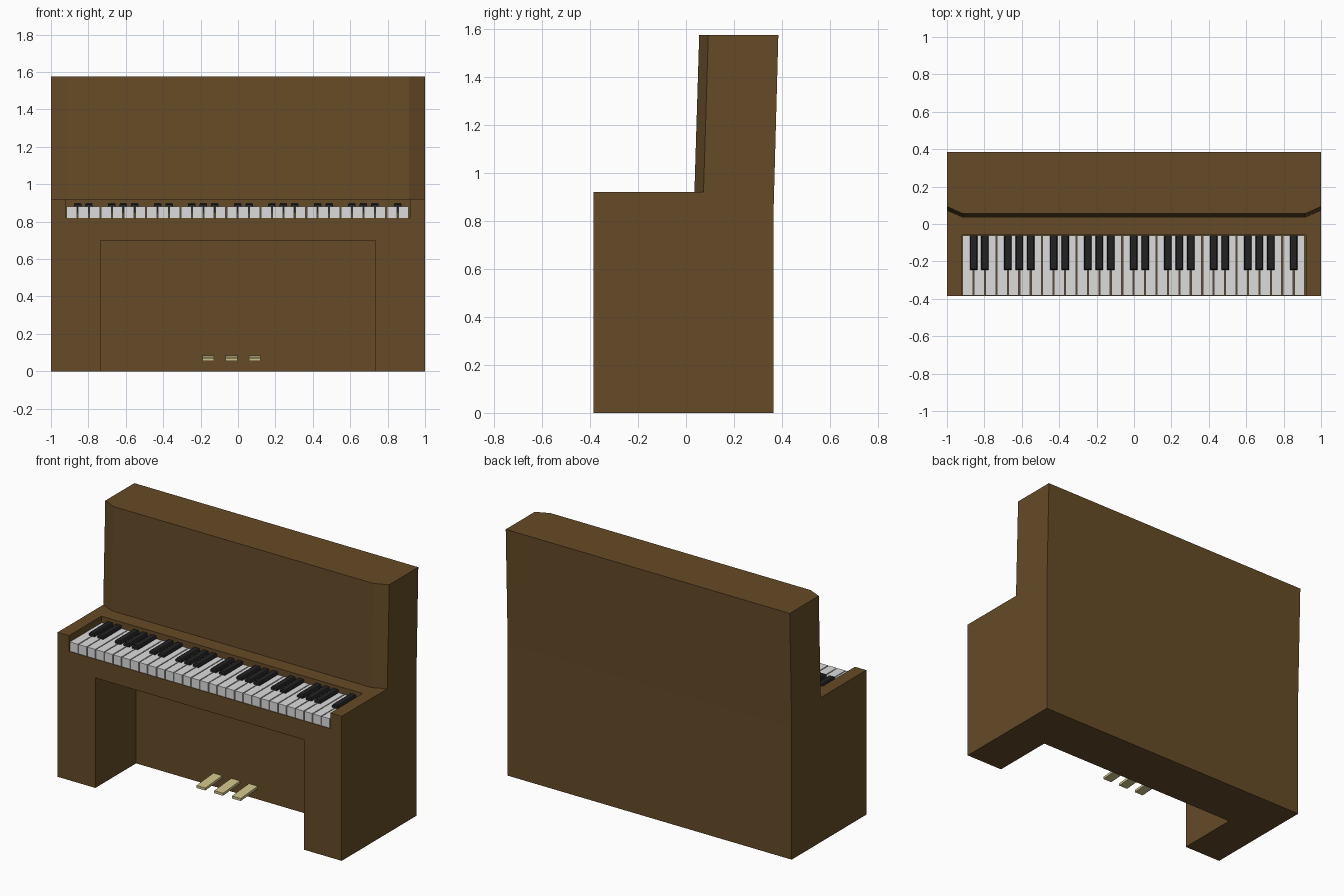
import bpy, bmesh

if "Cube" in bpy.data.objects:
    bpy.data.objects.remove(bpy.data.objects["Cube"])


def material(name, rgb):
    m = bpy.data.materials.new(name)
    m.diffuse_color = (*rgb, 1)
    m.use_nodes = True
    m.node_tree.nodes["Principled BSDF"].inputs["Base Color"].default_value = m.diffuse_color
    return m


WOOD = material("brown wood", (0.130, 0.070, 0.020))
IVORY = material("ivory white", (0.72, 0.72, 0.72))
EBONY = material("ebony black", (0.016, 0.016, 0.016))
BRASS = material("pale brass", (0.62, 0.54, 0.25))


def loft(name, rings, mat):
    """Closed solid through rings of equal point count."""
    bm = bmesh.new()
    vs = [[bm.verts.new(p) for p in r] for r in rings]
    n = len(rings[0])
    for a, b in zip(vs, vs[1:]):
        for i in range(n):
            j = (i + 1) % n
            bm.faces.new((a[i], a[j], b[j], b[i]))
    bm.faces.new(vs[0][::-1])
    bm.faces.new(vs[-1])
    bmesh.ops.recalc_face_normals(bm, faces=bm.faces)
    me = bpy.data.meshes.new(name)
    bm.to_mesh(me)
    bm.free()
    me.materials.append(mat)
    ob = bpy.data.objects.new(name, me)
    bpy.context.collection.objects.link(ob)
    return ob


def rect(x0, x1, y0, y1, z):
    return [(x0, y0, z), (x1, y0, z), (x1, y1, z), (x0, y1, z)]


def box(name, x0, x1, y0, y1, z0, z1, mat):
    return loft(name, [rect(x0, x1, y0, y1, z0), rect(x0, x1, y0, y1, z1)], mat)


# Lower case with knee space and keyboard well cut out
case = box("lower_case", -1, 1, -0.385, 0.365, 0, 0.92, WOOD)
cutters = [box("knee_space_cutter", -0.735, 0.735, -0.6, 0.025, -0.2, 0.70, WOOD),
           box("key_well_cutter", -0.92, 0.92, -0.6, -0.06, 0.82, 1.1, WOOD)]
bpy.context.view_layer.objects.active = case
for c in cutters:
    mod = case.modifiers.new("cut", "BOOLEAN")
    mod.operation, mod.solver, mod.object = "DIFFERENCE", "EXACT", c
    bpy.ops.object.modifier_apply(modifier=mod.name)
    bpy.data.objects.remove(c)


# Upper case: chamfered front corners, leaning slightly back
def upper_ring(z, front, back):
    return [(-1, front + 0.038, z), (-0.915, front, z), (0.915, front, z),
            (1, front + 0.038, z), (1, back, z), (-1, back, z)]


loft("upper_case", [upper_ring(0.84, 0.0326, 0.365),
                    upper_ring(1.575, 0.055, 0.385)], WOOD)

# Keyboard: 30 white keys, black keys in groups of two and three
PITCH = 1.834 / 30
for k in range(30):
    x = -0.919 + k * PITCH
    box("white_key", x + 0.003, x + PITCH - 0.003, -0.382, -0.061, 0.8205, 0.88, IVORY)
    if k % 7 not in (0, 3):
        loft("black_key", [rect(x - 0.020, x + 0.020, -0.247, -0.061, 0.85),
                           rect(x - 0.020, x + 0.020, -0.247, -0.061, 0.893),
                           rect(x - 0.016, x + 0.016, -0.241, -0.061, 0.90)], EBONY)

# Pedals sloping down towards the player
for cx in (-0.16, -0.035, 0.09):
    loft("pedal", [[(cx + sx * 0.031, y, z) for sx, z in
                    ((-1, z0), (1, z0), (1, z0 + 0.016), (-1, z0 + 0.016))]
                   for y, z0 in ((0.03, 0.068), (-0.145, 0.054))], BRASS)
